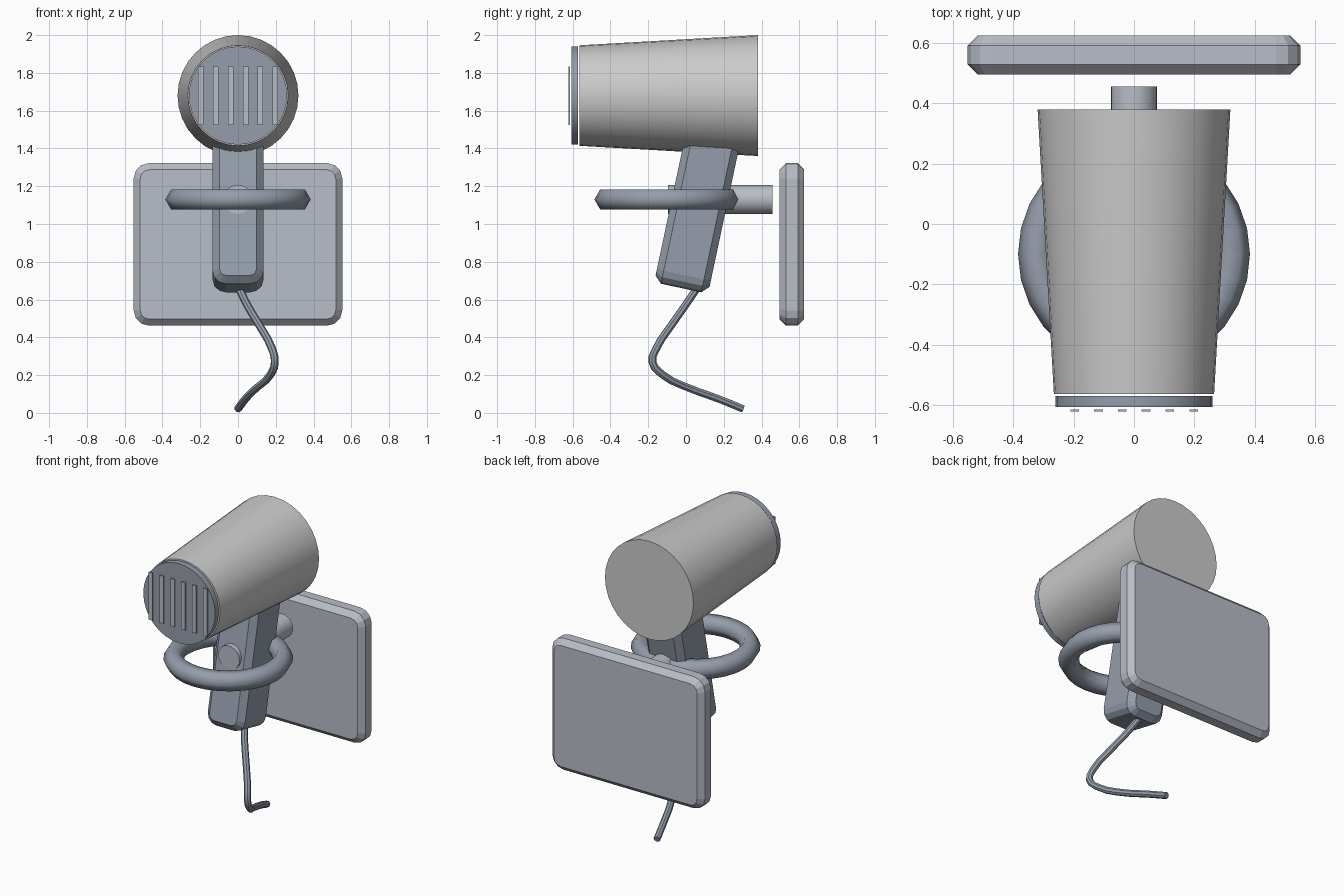
import bpy, bmesh, math
from mathutils import Matrix, Vector

if "Cube" in bpy.data.objects:
    bpy.data.objects.remove(bpy.data.objects["Cube"])


def material(name, color):
    mat = bpy.data.materials.new(name)
    mat.diffuse_color = (*color, 1)
    mat.use_nodes = True
    mat.node_tree.nodes["Principled BSDF"].inputs["Base Color"].default_value = mat.diffuse_color
    return mat


dark = material("dark_slate", (0.30, 0.34, 0.41))
mid = material("mid_slate", (0.48, 0.51, 0.57))


def finish(obj, name, mat=None, smooth=True):
    obj.name = name
    if mat:
        obj.data.materials.append(mat)
    if smooth:
        bpy.ops.object.shade_smooth_by_angle(angle=math.radians(35))
    return obj


def tube_y(name, r_front, r_back, y0, y1, z, mat=None, sides=32):
    """Closed cylinder or cone lying along y."""
    bpy.ops.mesh.primitive_cone_add(
        vertices=sides, radius1=r_back, radius2=r_front, depth=y1 - y0,
        location=(0, (y0 + y1) / 2, z), rotation=(math.pi / 2, 0, 0))
    return finish(bpy.context.object, name, mat)


def rounded_block(name, size, corner, chamfer, matrix, mat):
    """Rounded rectangle in x-z, thick in y, with chamfered front and back rims."""
    bm = bmesh.new()
    bmesh.ops.create_cube(bm, size=1)
    bmesh.ops.scale(bm, vec=size, verts=bm.verts)
    along_y = [e for e in bm.edges if abs(e.verts[0].co.y - e.verts[1].co.y) > 1e-4]
    bmesh.ops.bevel(bm, geom=along_y, offset=corner, segments=3, profile=0.5,
                    affect='EDGES')
    rims = [e for e in bm.edges if abs(e.verts[0].co.y - e.verts[1].co.y) < 1e-4]
    bmesh.ops.bevel(bm, geom=rims, offset=chamfer, segments=1, affect='EDGES')
    # offset is measured along the faces, giving a 45 degree chamfer
    bmesh.ops.transform(bm, matrix=matrix, verts=bm.verts)
    bmesh.ops.recalc_face_normals(bm, faces=bm.faces)
    mesh = bpy.data.meshes.new(name)
    bm.to_mesh(mesh)
    bm.free()
    obj = bpy.data.objects.new(name, mesh)
    bpy.context.collection.objects.link(obj)
    return finish(obj, name, mat, smooth=False)


# Tapered barrel and front cap
tube_y("barrel", 0.266, 0.32, -0.564, 0.38, 1.68)
tube_y("front_cap", 0.26, 0.26, -0.607, -0.571, 1.68, dark)

# Grille slats in front of the cap
for i in range(6):
    bpy.ops.mesh.primitive_cube_add(size=1, location=(-0.197 + i * 0.079, -0.619, 1.68))
    slat = bpy.context.object
    slat.scale = (0.029, 0.008, 0.31)
    finish(slat, f"grille_slat_{i + 1}", mid, smooth=False)

# Handle, leaning back and running up into the barrel
tilt = math.radians(12)
length = 0.84
axis = Vector((0, math.sin(tilt), math.cos(tilt)))
centre = Vector((0, -0.026, 0.661)) + axis * length / 2
rounded_block("handle", (0.27, 0.292, length), 0.07, 0.037,
              Matrix.Translation(centre) @ Matrix.Rotation(-tilt, 4, 'X'), dark)

# Wall plate and its peg
rounded_block("wall_plate", (1.104, 0.13, 0.86), 0.08, 0.034,
              Matrix.Translation((0, 0.561, 0.892)), mid)
tube_y("holder_peg", 0.077, 0.077, -0.095, 0.457, 1.13, mid, 24)

# Holder ring, six-sided in section
bpy.ops.mesh.primitive_torus_add(major_segments=28, minor_segments=6,
                                 major_radius=0.323, minor_radius=0.062,
                                 location=(0, -0.1, 1.13))
finish(bpy.context.object, "holder_ring", dark, smooth=False)
bpy.ops.object.shade_smooth()

# Hanging power cord
path = [(0, 0.065, 0.67), (0.055, -0.01, 0.56), (0.115, -0.08, 0.46),
        (0.178, -0.155, 0.345), (0.195, -0.178, 0.27), (0.17, -0.12, 0.2),
        (0.095, 0.02, 0.13), (0.04, 0.17, 0.075), (0, 0.3, 0.022)]
curve = bpy.data.curves.new("power_cord", 'CURVE')
curve.dimensions = '3D'
curve.bevel_depth = 0.021
curve.bevel_resolution = 2
curve.resolution_u = 3
curve.use_fill_caps = True
spline = curve.splines.new('BEZIER')
spline.bezier_points.add(len(path) - 1)
for point, co in zip(spline.bezier_points, path):
    point.co = co
    point.handle_left_type = point.handle_right_type = 'AUTO'
cord = bpy.data.objects.new("power_cord", curve)
bpy.context.collection.objects.link(cord)
bpy.ops.object.select_all(action='DESELECT')
cord.select_set(True)
bpy.context.view_layer.objects.active = cord
bpy.ops.object.convert(target='MESH')
finish(bpy.context.object, "power_cord", dark)
